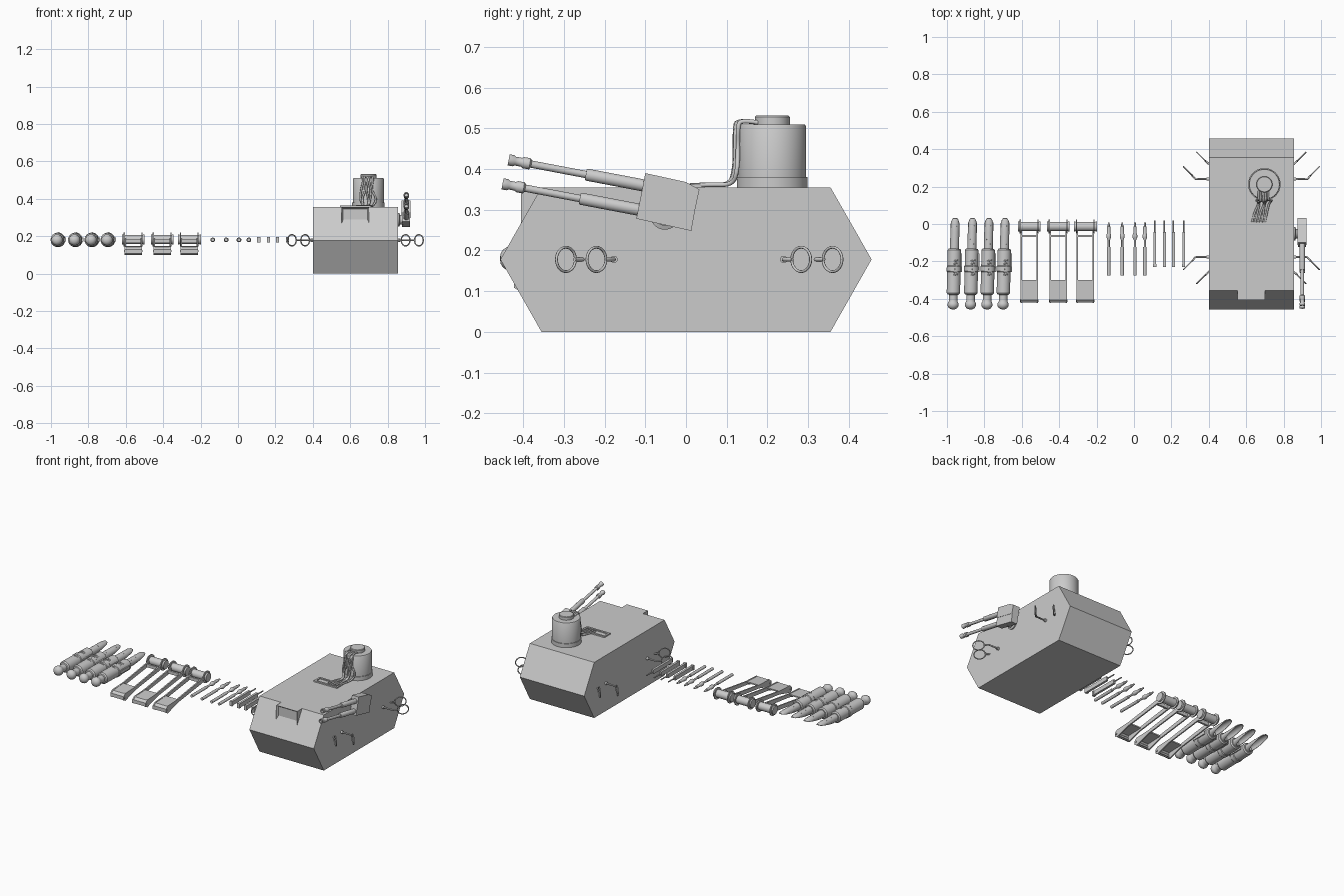
import bpy, bmesh, math
from mathutils import Vector

if "Cube" in bpy.data.objects:
    bpy.data.objects.remove(bpy.data.objects["Cube"])


def finish(name, bm, smooth=False):
    bmesh.ops.recalc_face_normals(bm, faces=bm.faces)
    me = bpy.data.meshes.new(name)
    bm.to_mesh(me)
    bm.free()
    ob = bpy.data.objects.new(name, me)
    bpy.context.collection.objects.link(ob)
    if smooth:
        bpy.ops.object.select_all(action='DESELECT')
        ob.select_set(True)
        bpy.context.view_layer.objects.active = ob
        bpy.ops.object.shade_smooth_by_angle(angle=math.radians(35))
    return ob


def prism(name, yz, x0, x1):
    """Side profile in y-z, extruded along x."""
    bm = bmesh.new()
    a = [bm.verts.new((x0, y, z)) for y, z in yz]
    b = [bm.verts.new((x1, y, z)) for y, z in yz]
    bm.faces.new(a)
    bm.faces.new(b[::-1])
    for i in range(len(a)):
        j = (i + 1) % len(a)
        bm.faces.new((a[i], a[j], b[j], b[i]))
    return finish(name, bm)


def box(name, x0, x1, y0, y1, z0, z1):
    return prism(name, [(y0, z0), (y1, z0), (y1, z1), (y0, z1)], x0, x1)


def lathe(name, origin, axis, prof, n=24):
    """Profile of (distance along axis, radius), turned around the axis."""
    o, d = Vector(origin), Vector(axis).normalized()
    u = d.orthogonal().normalized()
    v = d.cross(u)
    bm = bmesh.new()
    rings = []
    for t, r in prof:
        rings.append([bm.verts.new(o + d * t + (u * math.cos(a) + v * math.sin(a)) * r)
                      for a in (2 * math.pi * i / n for i in range(n))])
    for p, q in zip(rings, rings[1:]):
        for i in range(n):
            j = (i + 1) % n
            bm.faces.new((p[i], p[j], q[j], q[i]))
    bm.faces.new(rings[0])
    bm.faces.new(rings[-1])
    return finish(name, bm, True)


def tube(name, pts, r, closed=False, kind='POLY'):
    cu = bpy.data.curves.new(name, 'CURVE')
    cu.dimensions = '3D'
    cu.bevel_depth = r
    cu.bevel_resolution = 2
    cu.resolution_u = 6
    cu.use_fill_caps = True
    s = cu.splines.new(kind)
    s.points.add(len(pts) - 1)
    for p, c in zip(s.points, pts):
        p.co = (*c, 1)
    s.use_cyclic_u = closed
    if kind == 'NURBS':
        s.order_u = 3
        s.use_endpoint_u = True
    ob = bpy.data.objects.new(name, cu)
    bpy.context.collection.objects.link(ob)
    return ob


# Hull
CX = 0.6275
prism("hull", [(-.355, 0), (.355, 0), (.456, .178), (.355, .355), (-.355, .355), (-.456, .178)],
      .4, .855)

# Driver's visor: housing with recessed front panel
visor = prism("visor_housing", [(-.405, .267), (-.405, .355), (-.34, .355), (-.34, .267)],
              CX - .074, CX + .074)
bm = bmesh.new()
bm.from_mesh(visor.data)
front = min(bm.faces, key=lambda f: f.calc_center_median().y)
bmesh.ops.inset_region(bm, faces=[front], thickness=.012)
bmesh.ops.translate(bm, verts=front.verts, vec=(0, .012, 0))
bm.to_mesh(visor.data)
bm.free()

# Tower with cap
TX, TY = .697, .212
lathe("tower", (TX, TY, .35), (0, 0, 1),
      [(0, .087), (.03, .087), (.03, .083), (.155, .083), (.16, .08), (.16, .043), (.178, .043), (.181, .04)], 40)

# Roof socket frame for the cables
for i, (x0, x1, y0, y1) in enumerate([(.545, .71, .033, .045), (.545, .71, -.015, -.003),
                                      (.545, .557, -.003, .033), (.698, .71, -.003, .033)]):
    box("socket_frame", x0, x1, y0, y1, .35, .363)
box("socket_floor", .557, .698, -.003, .033, .35, .357)

# Cables climbing the tower
for i in range(5):
    k = i - 2
    bx, tx = .632 + .017 * i, TX + .013 * k - .006
    wob = .006 * (-1) ** i
    y = TY - math.sqrt(.089 ** 2 - (.018 * k) ** 2)
    tube("cable", [(bx, .01, .36), (bx + .01, .06, .362), (tx + wob, y - .015, .361),
                   (tx + .01 * k + wob, y - .004, .40), (tx - wob, y - .003, .45),
                   (tx + wob, y - .003, .5), (tx, y + .002, .522), (tx, TY - .035, .514)],
         .0055, kind='NURBS')

# Tow rings on bent rods, four per side group
for side in (-1, 1):
    for end in (-1, 1):
        def P(out, y, z=.178):
            return (CX + side * (.2275 + out), y, z)
        s = end
        y_long, y_short = (.24, .322) if end > 0 else (-.177, -.257)
        for out, yc, rod in ((.112, y_long + s * .043, [(-.01, y_long), (.072, y_long), (.09, y_long + s * .021)]),
                             (.041, y_short + s * .038, [(-.01, y_short - s * .01), (.02, y_short + s * .017)])):
            tube("ring_rod", [P(o, y) for o, y in rod], .005)
            ring = []
            for a in range(24):
                t = a * math.pi / 12
                c = .033 * math.cos(t) * .707
                ring.append(P(out + c, yc + s * c, .178 + .03 * math.sin(t)))
            tube("tow_ring", ring, .0035, True)
        lathe("rod_socket", P(-.01, y_long), (side, 0, 0), [(0, .009), (.022, .009)], 12)

# Twin gun on the right side
lathe("gun_pivot", (.85, -.052, .287), (1, 0, 0), [(0, .036), (.012, .036), (.016, .026), (.035, .026)], 24)
prism("gun_box_upper", [(-.10, .39), (0, .368), (.033, .35), (.022, .298), (-.112, .328)], .875, .922)
prism("gun_box_lower", [(-.112, .328), (.022, .298), (.013, .248), (-.122, .278)], .877, .920)
for y, z in ((-.085, .356), (-.10, .297)):
    lathe("gun_barrel", (.90, y, z), (0, -1, .19),
          [(0, .015), (.16, .015), (.164, .013), (.164, .009), (.30, .009), (.304, .014),
           (.32, .014), (.325, .011), (.34, .011), (.345, .014), (.357, .014), (.357, .009), (.34, .008)], 20)

# Thin square rods
for x in (.11, .163, .211, .265):
    tube("rod_pin", [(x, .02, .18), (x, -.05, .18)], .004)
    box("rod_grip", x - .007, x + .007, -.23, -.042, .167, .193)
    box("rod_foot", x - .009, x + .009, -.23, -.215, .165, .195)

# Thin round rods with collars
for x in (-.135, -.063, .005, .058):
    lathe("spike", (x, .008, .18), (0, -1, 0),
          [(0, .005), (.02, .006), (.022, .009), (.055, .009), (.068, .013), (.08, .013),
           (.095, .006), (.13, .006), (.132, .009), (.283, .009)], 12)

# Scoop frames: roller, two arms and a front scoop
for x in (-.56, -.405, -.26):
    lathe("scoop_roller", (x - .061, -.013, .182), (1, 0, 0),
          [(0, .02), (0, .027), (.008, .027), (.008, .025), (.114, .025), (.114, .027), (.122, .027)], 24)
    for s in (-1, 1):
        c = x + s * .043
        prism("scoop_arm", [(.0, .193), (-.06, .185), (-.30, .150), (-.405, .145), (-.422, .13), (-.422, .108),
                            (-.405, .098), (-.30, .128), (-.06, .158), (.0, .168)], c - .004, c + .004)
        lathe("roller_flange", (c - s * .002 + s * .006 - .004, -.013, .182), (1, 0, 0),
              [(0, .037), (.006, .037)], 24)
    box("scoop_crossbar", x - .043, x + .043, -.07, -.058, .163, .183)
    prism("scoop_plate", [(-.30, .148), (-.405, .143), (-.42, .13), (-.42, .108), (-.405, .1),
                          (-.40, .105), (-.412, .112), (-.412, .126), (-.403, .136), (-.30, .140)],
          x - .041, x + .041)
    tube("scoop_pin", [(x - .05, -.41, .12), (x + .05, -.41, .12)], .006)

# Torch-like arms: ball end, thick body, slanted open shroud
for x in (-.965, -.872, -.784, -.698):
    o, d = Vector((x - .003, -.457, .18)), Vector((.025, 1, 0)).normalized()
    ball = [(.026 - .026 * math.cos(a), .003 + .027 * math.sin(a)) for a in (0, .4, .8, 1.2, 1.57, 1.95, 2.3)]
    lathe("torch_body", o, d,
          ball + [(.055, .023), (.078, .023), (.08, .03), (.088, .036), (.2, .036), (.204, .039), (.23, .039),
                  (.234, .036), (.318, .036), (.325, .03), (.325, .02)], 28)
    # Coil and side lug
    for k in range(6):
        p = o + d * (.185 + .015 * k) + Vector((.004, 0, .034))
        tube("torch_coil", [p + Vector((-.016, -.004, -.006)), p + Vector((0, 0, .003)),
                            p + Vector((.016, .004, -.006))], .004)
    p = o + d * .25 + Vector((.034, 0, .004))
    box("torch_lug", p.x - .008, p.x + .008, p.y - .05, p.y + .05, .172, .192)
    # Shroud, cut at a slant so the underside is open
    so = o + d * .315
    sh = lathe("torch_shroud", so, d, [(0, .024), (.10, .024), (.15, .024), (.172, .018), (.18, .006)], 24)
    bm = bmesh.new()
    bm.from_mesh(sh.data)
    bmesh.ops.bisect_plane(bm, geom=bm.verts[:] + bm.edges[:] + bm.faces[:], dist=1e-5,
                           plane_co=so + d * .02 + Vector((0, 0, -.024)),
                           plane_no=(0, .24, -1), clear_outer=True)
    bm.to_mesh(sh.data)
    bm.free()
    m = sh.modifiers.new("wall", 'SOLIDIFY')
    m.thickness = .003
    # Vent studs on the shroud
    for k in range(5):
        a = (.5, -.5)[k % 2]
        n = Vector((math.sin(a), 0, math.cos(a)))
        lathe("torch_vent", so + d * (.035 + .024 * k) + n * .022, n, [(0, .003), (.003, .003)], 8)
